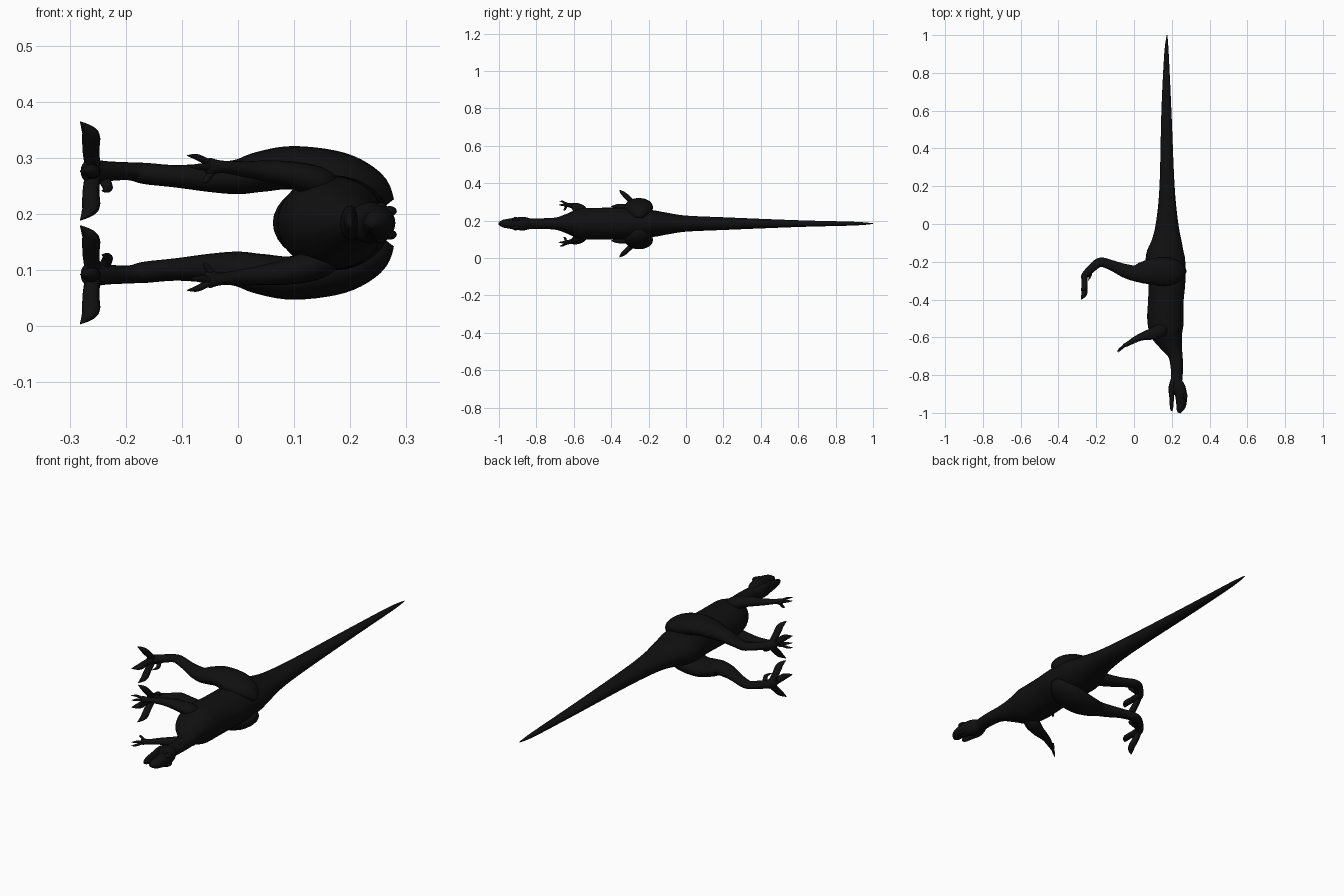
import bpy, bmesh, math
from mathutils import Vector

if "Cube" in bpy.data.objects:
    bpy.data.objects.remove(bpy.data.objects["Cube"], do_unlink=True)

MID = 0.184  # height of the animal's symmetry plane (it lies on its side)

hide = bpy.data.materials.new("black_hide")
hide.use_nodes = True
COLOUR = (0.005, 0.005, 0.005, 1)
hide.diffuse_color = COLOUR
hide.node_tree.nodes["Principled BSDF"].inputs["Base Color"].default_value = COLOUR


def finish(name, bm):
    bmesh.ops.recalc_face_normals(bm, faces=bm.faces)
    mesh = bpy.data.meshes.new(name)
    bm.to_mesh(mesh)
    bm.free()
    mesh.materials.append(hide)
    mesh.shade_smooth()
    obj = bpy.data.objects.new(name, mesh)
    bpy.context.collection.objects.link(obj)
    return obj


def smooth_path(rows, steps):
    """Catmull-Rom interpolation of whole station rows."""
    pts = [rows[0]] + list(rows) + [rows[-1]]
    out = []
    for i in range(1, len(pts) - 2):
        for s in range(steps):
            t = s / steps
            out.append([b + 0.5 * t * (c - a + t * (2*a - 5*b + 4*c - d + t * (3*(b - c) + d - a)))
                        for a, b, c, d in zip(*pts[i - 1:i + 3])])
    return out + [list(rows[-1])]


def loft(name, rows, side=1, sides=20, steps=5):
    """Skin elliptical rings; row = x, y, sideways offset, in-plane radius, sideways radius."""
    rows = smooth_path(rows, steps)
    centres = [Vector((r[0], r[1], MID + side * r[2])) for r in rows]
    bm = bmesh.new()
    rings = []
    for i, row in enumerate(rows):
        tangent = centres[min(i + 1, len(rows) - 1)] - centres[max(i - 1, 0)]
        u = tangent.cross(Vector((0, 0, 1))).normalized()
        v = u.cross(tangent).normalized()
        rings.append([])
        for k in range(sides):
            a = math.tau * k / sides
            offset = u * math.cos(a) * max(row[3], 0.001) + v * math.sin(a) * max(row[4], 0.001)
            rings[-1].append(bm.verts.new(centres[i] + offset))
    for lower, upper in zip(rings, rings[1:]):
        for k in range(sides):
            n = (k + 1) % sides
            bm.faces.new((lower[k], lower[n], upper[n], upper[k]))
    bm.faces.new(rings[0])
    bm.faces.new(rings[-1])
    return finish(name, bm)


def trunk(name, profile):
    """Loft along y; row = y, belly x, back x, half width."""
    return loft(name, [((lo + hi) / 2, y, 0, (hi - lo) / 2, w) for y, lo, hi, w in profile], sides=32)


def bump(name, place, size, side):
    bm = bmesh.new()
    bmesh.ops.create_uvsphere(bm, u_segments=16, v_segments=10, radius=1)
    x, y, d = place
    for vert in bm.verts:
        vert.co = Vector((x, y, MID + side * d)) + vert.co * Vector(size)
    return finish(name, bm)


# Tail, torso and neck
trunk("body", [
    (1, .173, .177, .002), (.9, .16, .184, .01), (.6, .145, .198, .018),
    (.2, .135, .215, .034), (0, .115, .235, .043), (-.1, .09, .255, .058),
    (-.18, .062, .27, .072), (-.3, .075, .272, .083), (-.4, .075, .263, .085),
    (-.5, .07, .262, .084), (-.57, .085, .262, .08), (-.63, .13, .258, .055),
    (-.69, .178, .257, .034), (-.75, .193, .26, .029), (-.82, .197, .256, .028),
    (-.86, .2, .25, .026)])

# Head with open mouth
trunk("upper_head", [
    (-.82, .205, .25, .024), (-.865, .195, .272, .036), (-.9, .216, .28, .034),
    (-.95, .223, .278, .026), (-.98, .223, .264, .02), (-1, .23, .245, .008)])
trunk("lower_jaw", [
    (-.81, .2, .235, .022), (-.865, .183, .218, .031), (-.92, .187, .212, .025),
    (-.97, .19, .208, .017), (-.99, .195, .203, .007)])

for side, label in ((1, "upper"), (-1, "lower")):
    # Brow and eye
    bump(label + "_brow", (.27, -.91, .021), (.013, .022, .009), side)
    bump(label + "_eye", (.255, -.912, .03), (.009, .011, .006), side)

    # Leg from hip to foot
    loft(label + "_leg", [
        (.262, -.25, .03, .02, .02), (.235, -.25, .06, .055, .035),
        (.18, -.252, .082, .075, .044), (.1, -.252, .098, .07, .039),
        (.04, -.258, .091, .056, .036), (0, -.26, .082, .042, .031),
        (-.05, -.247, .081, .036, .026), (-.11, -.222, .083, .028, .02),
        (-.165, -.203, .088, .025, .019), (-.195, -.21, .092, .024, .016),
        (-.235, -.245, .092, .021, .018), (-.262, -.275, .092, .018, .022),
        (-.268, -.295, .092, .01, .015)], side)

    # Spread toes tapering into claws
    for toe, tip_y, tip in (("inner", -.35, .005), ("middle", -.4, .092), ("outer", -.355, .18)):
        d = tip - .092
        reach = tip_y + .27
        loft(f"{label}_{toe}_toe", [
            (-.258, -.265, .092, .014, .014),
            (-.262, -.27 + reach * .35, .092 + d * .4, .015, .014),
            (-.262, -.27 + reach * .7, .092 + d * .72, .016, .013),
            (-.27, -.27 + reach * .87, .092 + d * .87, .011, .008),
            (-.281, tip_y, tip, .001, .001)], side, sides=12)
    loft(label + "_dew_claw", [
        (-.24, -.25, .08, .01, .01), (-.232, -.27, .062, .009, .008),
        (-.242, -.3, .057, .001, .001)], side, sides=10)

    # Arm from shoulder to palm
    loft(label + "_arm", [
        (.17, -.55, .06, .02, .02), (.14, -.565, .073, .036, .028),
        (.09, -.583, .087, .03, .023), (.045, -.595, .093, .021, .018),
        (.01, -.61, .096, .017, .014), (-.03, -.633, .1, .012, .011),
        (-.05, -.643, .1, .01, .016), (-.058, -.648, .1, .005, .01)], side, sides=16)

    # Clawed fingers
    for finger, x, y, d in (("first", -.062, -.655, .072), ("second", -.085, -.68, .1), ("third", -.09, -.675, .12)):
        loft(f"{label}_{finger}_finger", [
            (-.04, -.638, .1, .006, .006),
            ((x - .05) / 2, (y - .64) / 2, (d + .1) / 2 + (d - .1) * .3, .006, .006),
            (x, y, d, .001, .001)], side, sides=8)
